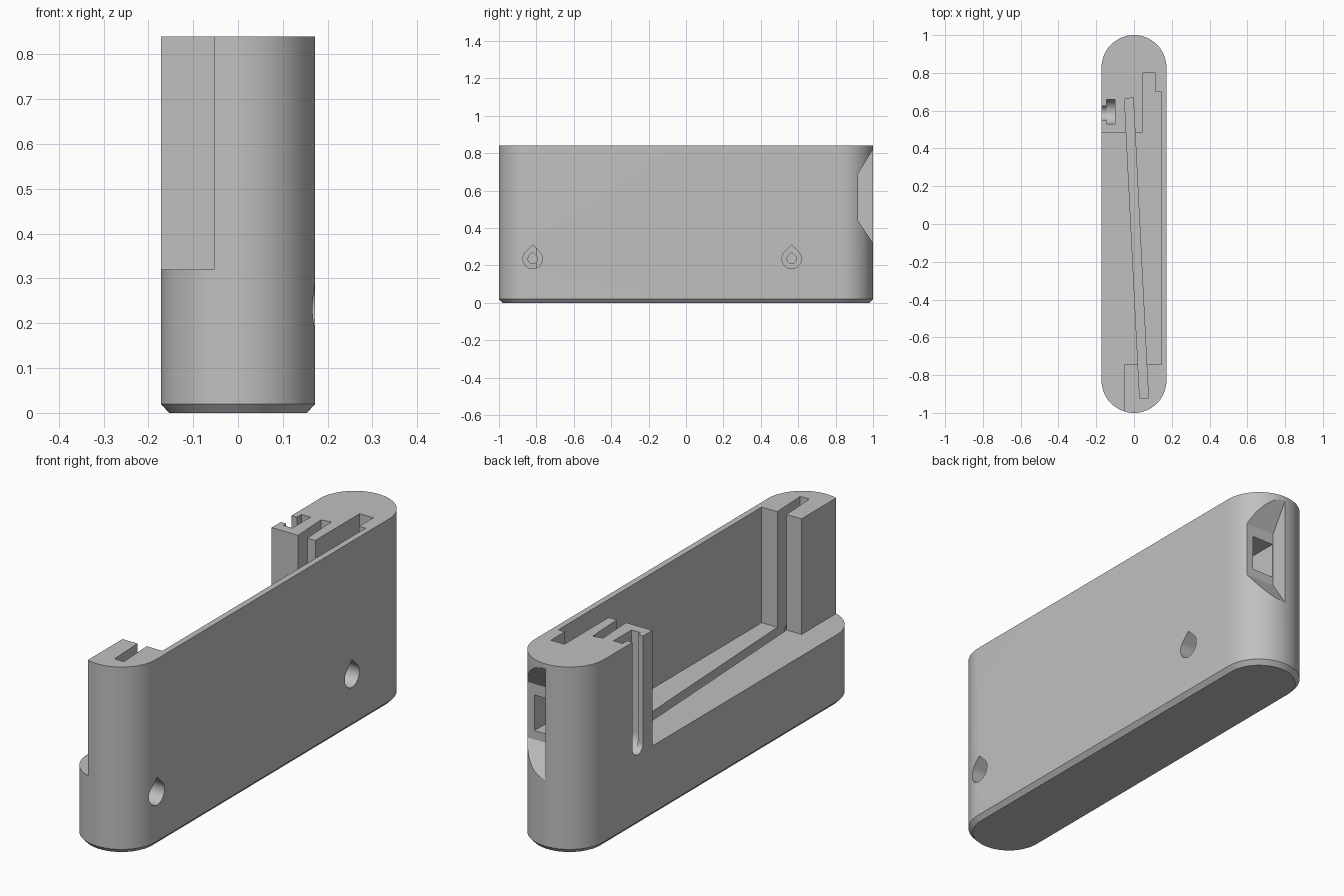
import bpy, bmesh, math

cube = bpy.data.objects.get("Cube")
if cube:
    bpy.data.objects.remove(cube, do_unlink=True)

R, HEIGHT, FLOOR = 0.172, 0.84, 0.32

grey = bpy.data.materials.new("matte_grey")
grey.use_nodes = True
grey.diffuse_color = (0.53, 0.53, 0.53, 1)
grey.node_tree.nodes["Principled BSDF"].inputs["Base Color"].default_value = (0.53, 0.53, 0.53, 1)


def loft(name, rings):
    """Solid through matching closed rings of 3D points."""
    bm = bmesh.new()
    loops = [[bm.verts.new(p) for p in ring] for ring in rings]
    for a, b in zip(loops, loops[1:]):
        for i in range(len(a)):
            j = (i + 1) % len(a)
            bm.faces.new((a[i], a[j], b[j], b[i]))
    bm.faces.new(loops[0][::-1])
    bm.faces.new(loops[-1])
    bmesh.ops.recalc_face_normals(bm, faces=bm.faces[:])
    mesh = bpy.data.meshes.new(name)
    bm.to_mesh(mesh)
    bm.free()
    mesh.materials.append(grey)
    obj = bpy.data.objects.new(name, mesh)
    bpy.context.collection.objects.link(obj)
    return obj


def stadium(r, z, n=40):
    c = 1 - R
    pts = []
    for side in (1, -1):
        for i in range(n + 1):
            a = math.pi * i / n
            pts.append((side * r * math.cos(a), side * (c + r * math.sin(a)), z))
    return pts


def prism_z(name, outline, lo, hi):
    return loft(name, [[(x, y, z) for x, y in outline] for z in (lo, hi)])


def prism_x(name, outline, lo, hi):
    return loft(name, [[(x, y, z) for y, z in outline] for x in (lo, hi)])


def teardrop(y, z, r, n=24):
    arc = [math.radians(135 + 270 * i / n) for i in range(n + 1)]
    return [(y + r * math.cos(a), z + r * math.sin(a)) for a in arc] + [(y, z + r * math.sqrt(2))]


def round_slot(y, r, n=16):
    arc = [math.pi * (1 + i / n) for i in range(n + 1)]
    low = [(y + r * math.cos(a), FLOOR + r + r * math.sin(a)) for a in arc]
    return low + [(y + r, 1), (y - r, 1)]


# Capsule-shaped case with a chamfered base
case = loft("case_body", [stadium(R - 0.018, 0), stadium(R, 0.02), stadium(R, HEIGHT)])

# Open bay, with the stepped pocket at the back
bay = [(-0.3, -1.2), (-0.053, -1.2), (-0.053, -0.745), (0.145, -0.745), (0.145, 0.7),
       (0.113, 0.7), (0.113, 0.8), (0.045, 0.8), (0.045, 0.485), (-0.3, 0.485)]
cutters = [prism_z("bay_cutter", bay, FLOOR, 1)]

# Slanted panel slot
slot = [(0.03, -0.92), (0.076, -0.92), (-0.004, 0.67), (-0.05, 0.66)]
cutters.append(prism_z("slot_cutter", slot, 0.1, 1.01))

# T-shaped channel with a rounded foot
cutters.append(prism_x("channel_mouth_cutter", round_slot(0.588, 0.038), -0.3, -0.13))
cutters.append(prism_x("channel_cutter", round_slot(0.594, 0.064), -0.145, -0.1))

# Bevelled thumb notch and its window
notch = [(1.04, 0.885), (0.92, 0.69), (0.92, 0.44), (1.04, 0.26)]
cutters.append(prism_x("notch_cutter", notch, 0, 0.3))
window = [(0.79, 0.48), (0.95, 0.48), (0.95, 0.64), (0.79, 0.64)]
cutters.append(prism_x("window_cutter", window, 0.003, 0.11))

# Teardrop screw holes with a narrower bore
for y in (-0.82, 0.565):
    cutters.append(prism_x("hole_cutter", teardrop(y, 0.235, 0.052), 0.07, 0.3))
    cutters.append(prism_x("bore_cutter", teardrop(y, 0.235, 0.025), -0.08, 0.1))

bpy.ops.object.select_all(action='DESELECT')
bpy.context.view_layer.objects.active = case
case.select_set(True)
for cutter in cutters:
    mod = case.modifiers.new("cut", 'BOOLEAN')
    mod.operation = 'DIFFERENCE'
    mod.solver = 'EXACT'
    mod.object = cutter
    bpy.ops.object.modifier_apply(modifier=mod.name)
    bpy.data.objects.remove(cutter, do_unlink=True)

bpy.ops.object.shade_smooth_by_angle(angle=math.radians(25))
